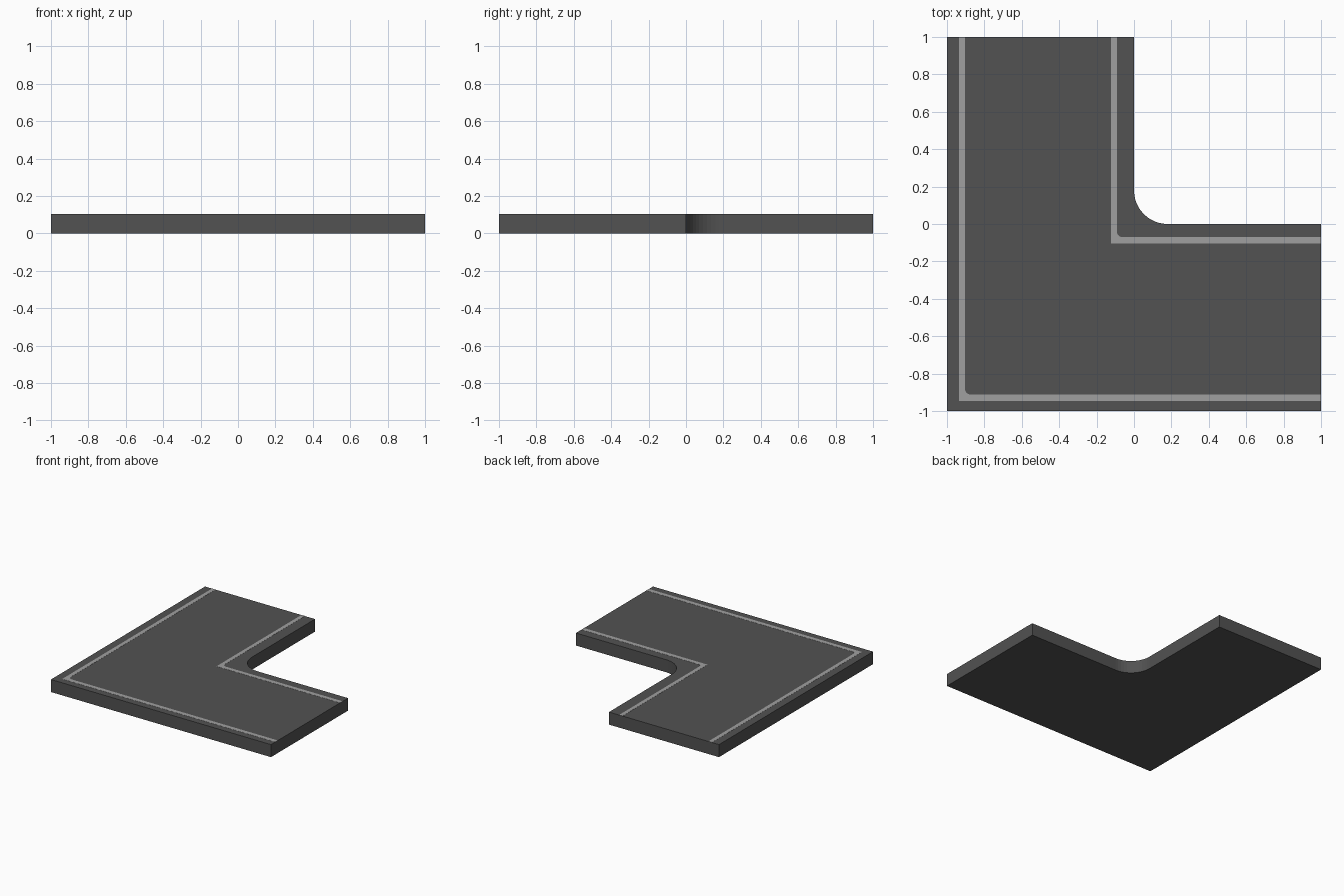
import bpy, bmesh, math

if "Cube" in bpy.data.objects:
    bpy.data.objects.remove(bpy.data.objects["Cube"])

TOP = 0.103


def material(name, rgb):
    m = bpy.data.materials.new(name)
    m.diffuse_color = (*rgb, 1.0)
    m.use_nodes = True
    m.node_tree.nodes["Principled BSDF"].inputs["Base Color"].default_value = m.diffuse_color
    return m


asphalt = material("dark_asphalt", (0.085, 0.085, 0.085))
paint = material("grey_line_paint", (0.35, 0.35, 0.35))


def inner_arc(x, y, r, steps):
    """Concave fillet at an inside corner, from the +x leg to the +y leg."""
    pts = []
    for i in range(steps + 1):
        a = math.radians(270 - 90 * i / steps)
        pts.append((x + r + r * math.cos(a), y + r + r * math.sin(a)))
    return pts


def l_slab(name, x0, y0, x1, y1, r, steps, z0, z1, mat):
    """Extruded L: outer corner at (x0, y0), inside corner at (x1, y1)."""
    outline = [(x0, y0), (1, y0), (1, y1)] + inner_arc(x1, y1, r, steps) + [(x1, 1), (x0, 1)]
    bm = bmesh.new()
    base = bm.faces.new([bm.verts.new((x, y, z0)) for x, y in outline])
    ext = bmesh.ops.extrude_face_region(bm, geom=[base])
    verts = [g for g in ext["geom"] if isinstance(g, bmesh.types.BMVert)]
    bmesh.ops.translate(bm, vec=(0, 0, z1 - z0), verts=verts)
    bmesh.ops.recalc_face_normals(bm, faces=bm.faces)
    me = bpy.data.meshes.new(name)
    bm.to_mesh(me)
    bm.free()
    me.materials.append(mat)
    ob = bpy.data.objects.new(name, me)
    bpy.context.collection.objects.link(ob)
    return ob


# Road slab with rounded inside corner
l_slab("road_slab", -1, -1, 0, 0, 0.18, 12, 0, TOP, asphalt)

# Thin painted edge lines
l_slab("outer_edge_line", -0.936, -0.946, -0.904, -0.912, 0.03, 4, TOP - 0.002, TOP + 0.001, paint)
l_slab("inner_edge_line", -0.123, -0.104, -0.092, -0.07, 0.03, 4, TOP - 0.002, TOP + 0.001, paint)
